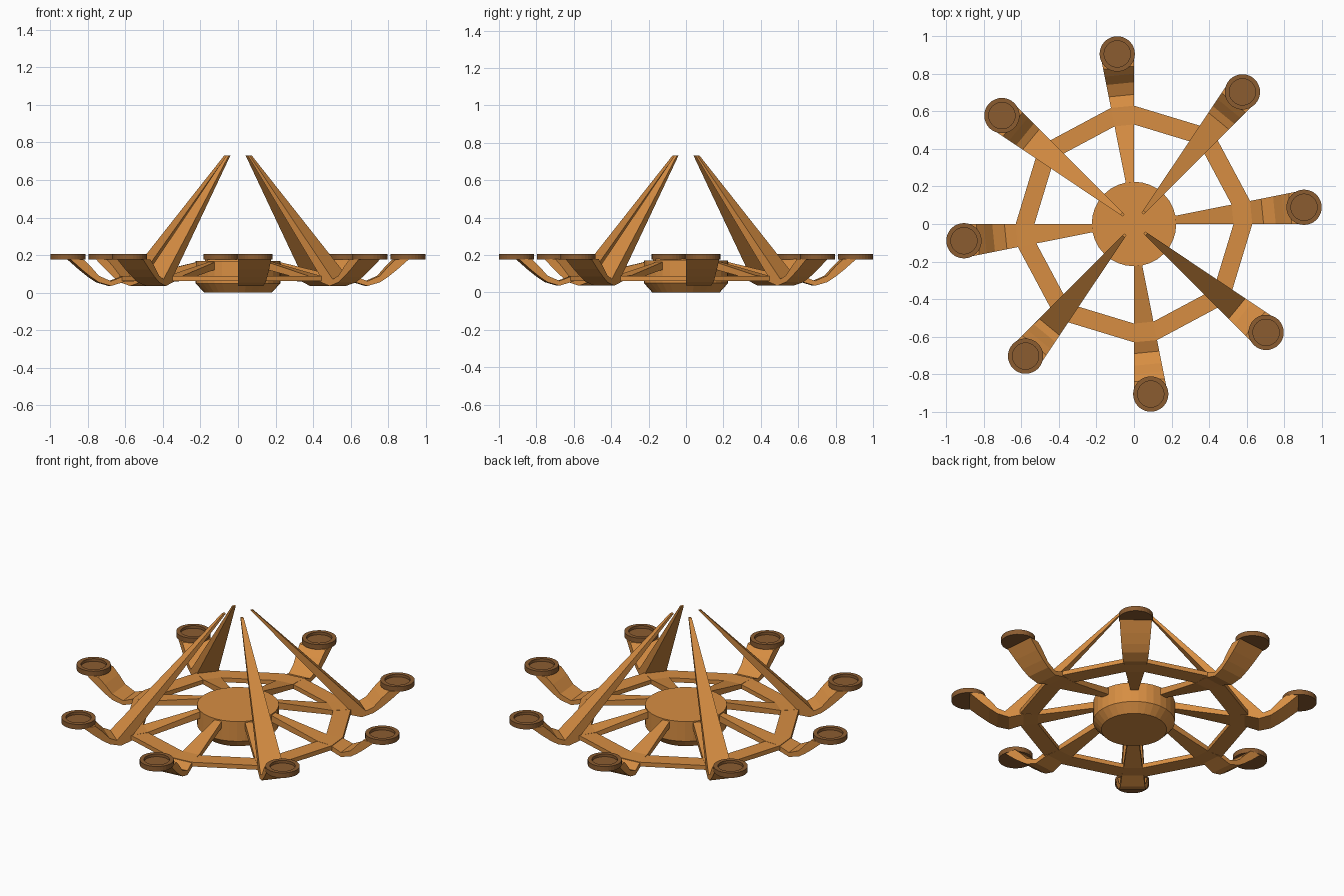
import bpy, bmesh
from math import radians, cos, sin

if "Cube" in bpy.data.objects:
    bpy.data.objects.remove(bpy.data.objects["Cube"])

STEP = radians(11.25)   # arms are one step of a 32-sided turn


def material(name, col):
    m = bpy.data.materials.new(name)
    m.diffuse_color = (*col, 1)
    m.use_nodes = True
    m.node_tree.nodes["Principled BSDF"].inputs["Base Color"].default_value = m.diffuse_color
    return m


WOOD = material("wood", (0.68, 0.27, 0.055))
DARK = material("dark_wood", (0.26, 0.107, 0.03))


def sweep(name, profile, angles, mat, closed=False, centre=(0, 0)):
    """Turn a closed (radius, z) profile through the listed angles."""
    bm = bmesh.new()
    rings = [[bm.verts.new((centre[0] + r * cos(a), centre[1] + r * sin(a), z))
              for r, z in profile] for a in angles]
    n = len(profile)
    for i in range(len(rings) if closed else len(rings) - 1):
        a, b = rings[i], rings[(i + 1) % len(rings)]
        for j in range(n):
            k = (j + 1) % n
            bm.faces.new((a[j], a[k], b[k], b[j]))
    if not closed:
        bm.faces.new(rings[0])
        bm.faces.new(rings[-1][::-1])
    return finish(bm, name, mat)


def lathe(name, profile, mat, centre=(0, 0), sides=32):
    """Turn an open profile and cap its first and last rings."""
    bm = bmesh.new()
    rings = [[bm.verts.new((centre[0] + r * cos(i * 2 * radians(180) / sides),
                            centre[1] + r * sin(i * 2 * radians(180) / sides), z))
              for i in range(sides)] for r, z in profile]
    for a, b in zip(rings, rings[1:]):
        for i in range(sides):
            k = (i + 1) % sides
            bm.faces.new((a[i], a[k], b[k], b[i]))
    bm.faces.new(rings[0])
    bm.faces.new(rings[-1])
    return finish(bm, name, mat)


def finish(bm, name, mat):
    bmesh.ops.recalc_face_normals(bm, faces=bm.faces)
    me = bpy.data.meshes.new(name)
    bm.to_mesh(me)
    bm.free()
    me.materials.append(mat)
    ob = bpy.data.objects.new(name, me)
    bpy.context.collection.objects.link(ob)
    return ob


# central hub with a chamfered base
lathe("hub", [(0.18, 0), (0.225, 0.05), (0.225, 0.17)], WOOD)

# flat eight-sided ring joining the arms
ring_angles = [radians(45 * i) + d for i in range(8) for d in (0, STEP)]
sweep("ring", [(0.53, 0.062), (0.63, 0.062), (0.63, 0.088), (0.53, 0.088)],
      ring_angles, WOOD, closed=True)

# arm side profile: upper edge outwards, then lower edge back
ARM = [(0.21, 0.166), (0.53, 0.09), (0.62, 0.088), (0.69, 0.062), (0.755, 0.09),
       (0.80, 0.14), (0.84, 0.178), (0.91, 0.178), (0.85, 0.125), (0.80, 0.085),
       (0.755, 0.055), (0.69, 0.036), (0.61, 0.06), (0.53, 0.062), (0.21, 0.125)]
STRUT = [(0.63, 0.075), (0.70, 0.06), (0.72, 0.065), (0.087, 0.732), (0.072, 0.732)]
# candle cup: rim with a shallow recess
CUP = [(0.094, 0.176), (0.094, 0.206), (0.07, 0.206), (0.07, 0.19)]

for i in range(8):
    a = radians(45 * i)
    sweep(f"arm_{i + 1}", ARM, (a, a + STEP), WOOD)
    mid = a + STEP / 2
    lathe(f"candle_cup_{i + 1}", CUP, DARK, (0.91 * cos(mid), 0.91 * sin(mid)))
    if i % 2:   # tall hanging struts on the diagonal arms
        sweep(f"hanging_strut_{i // 2 + 1}", STRUT, (a, a + STEP), WOOD)
